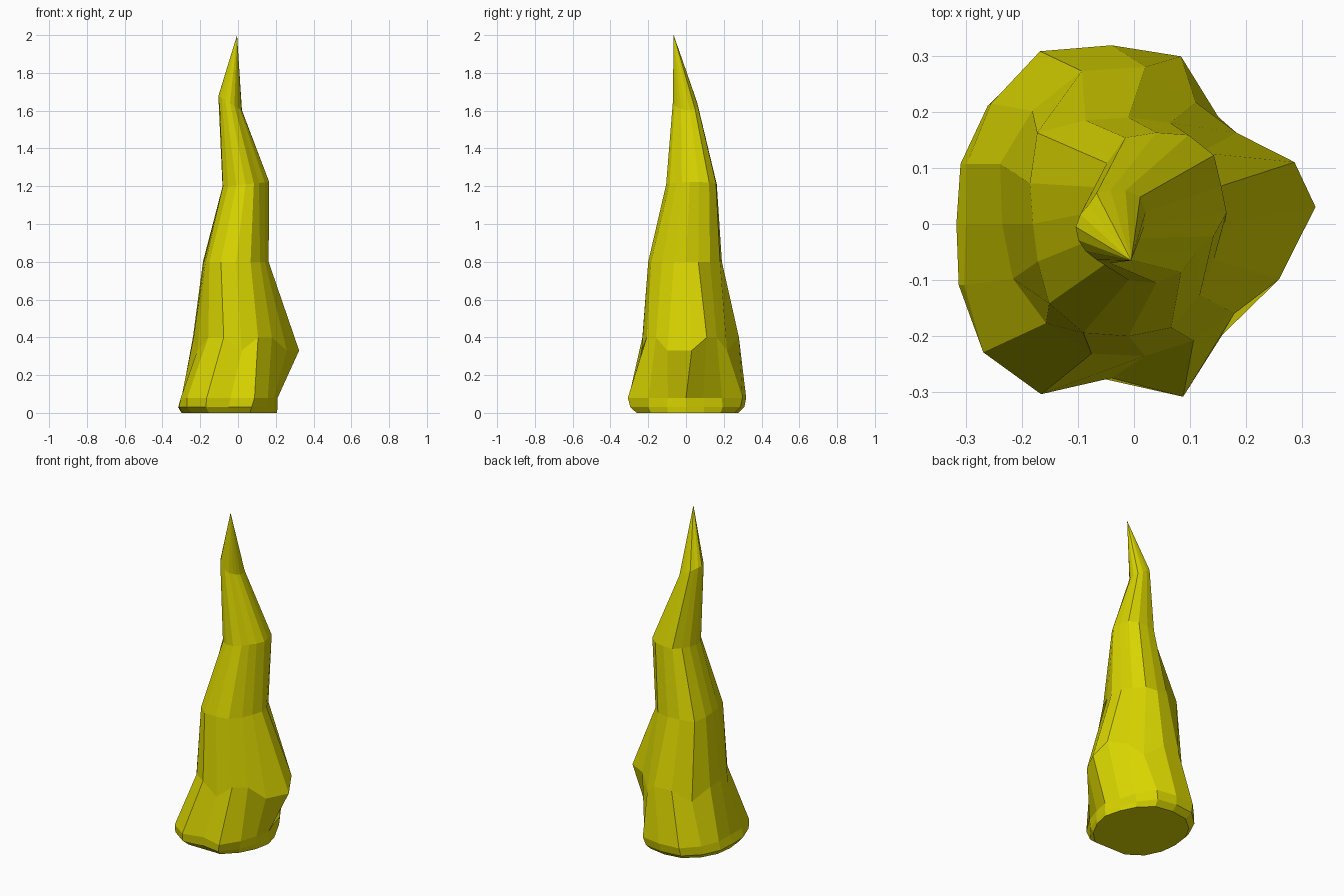
import bpy, bmesh, math

if "Cube" in bpy.data.objects:
    bpy.data.objects.remove(bpy.data.objects["Cube"])

SIDES = 16

# Lobed cross-sections: centre x, centre y, radii counter-clockwise from +x
BASE = (-0.04, 0, [.255, .24, .275, .33, .325, .34, .31, .285, .265, .29, .33, .335, .28, .34, .285, .255])
BULGE = (0.02, 0, [.305, .288, .23, .235, .28, .295, .285, .28, .255, .255, .25, .25, .235, .225, .225, .258])
MIDDLE = (-0.01, 0, [.172, .17, .18, .195, .19, .2, .23, .19, .17, .175, .2, .21, .2, .2, .18, .165])
UPPER = (0.04, 0.02, [.125, .125, .145, .15, .143, .145, .125, .12, .122, .13, .13, .13, .125, .115, .1, .11])
NECK = (-0.042, -0.005, [.06, .068, .075, .07, .065, .065, .055, .058, .062, .062, .062, .064, .065, .06, .055, .055])


def ring(bm, section, z, scale=1.0, tilt=0.0, drop=0.0):
    cx, cy, radii = section
    verts = []
    for i, r in enumerate(radii):
        a = 2 * math.pi * i / SIDES + (0.1 if section is BULGE and i == 0 else 0)
        x, y = scale * r * math.cos(a), scale * r * math.sin(a)
        verts.append(bm.verts.new((cx + x, cy + y, z + tilt * x - (drop if i % 3 == 0 else 0))))
    return verts


# Rock spike: stacked rings from the flat foot to the leaning tip
bm = bmesh.new()
foot = (-0.045, 0, [0.6 * 0.27 + 0.4 * r for r in BASE[2]])
lip = (-0.05, 0, [0.3 * 0.27 + 0.7 * r for r in BASE[2]])
rings = [
    ring(bm, foot, 0, 0.95),
    ring(bm, lip, 0.03),
    ring(bm, BASE, 0.08, 0.98),
    ring(bm, BULGE, 0.40, drop=0.07),
    ring(bm, MIDDLE, 0.80),
    ring(bm, UPPER, 1.21, tilt=0.1),
    ring(bm, NECK, 1.64, tilt=-0.6),
]
bm.faces.new(rings[0][::-1])
for low, high in zip(rings, rings[1:]):
    for i in range(SIDES):
        j = (i + 1) % SIDES
        bm.faces.new((low[i], low[j], high[j], high[i]))
tip = bm.verts.new((-0.005, -0.065, 2.0))
for i in range(SIDES):
    bm.faces.new((rings[-1][i], rings[-1][(i + 1) % SIDES], tip))
bmesh.ops.recalc_face_normals(bm, faces=bm.faces)

mesh = bpy.data.meshes.new("rock_spike")
bm.to_mesh(mesh)
bm.free()
spike = bpy.data.objects.new("rock_spike", mesh)
bpy.context.collection.objects.link(spike)

# Yellow stone colour
stone = bpy.data.materials.new("yellow_stone")
stone.diffuse_color = (0.69, 0.66, 0.0, 1)
stone.use_nodes = True
stone.node_tree.nodes["Principled BSDF"].inputs["Base Color"].default_value = stone.diffuse_color
mesh.materials.append(stone)
